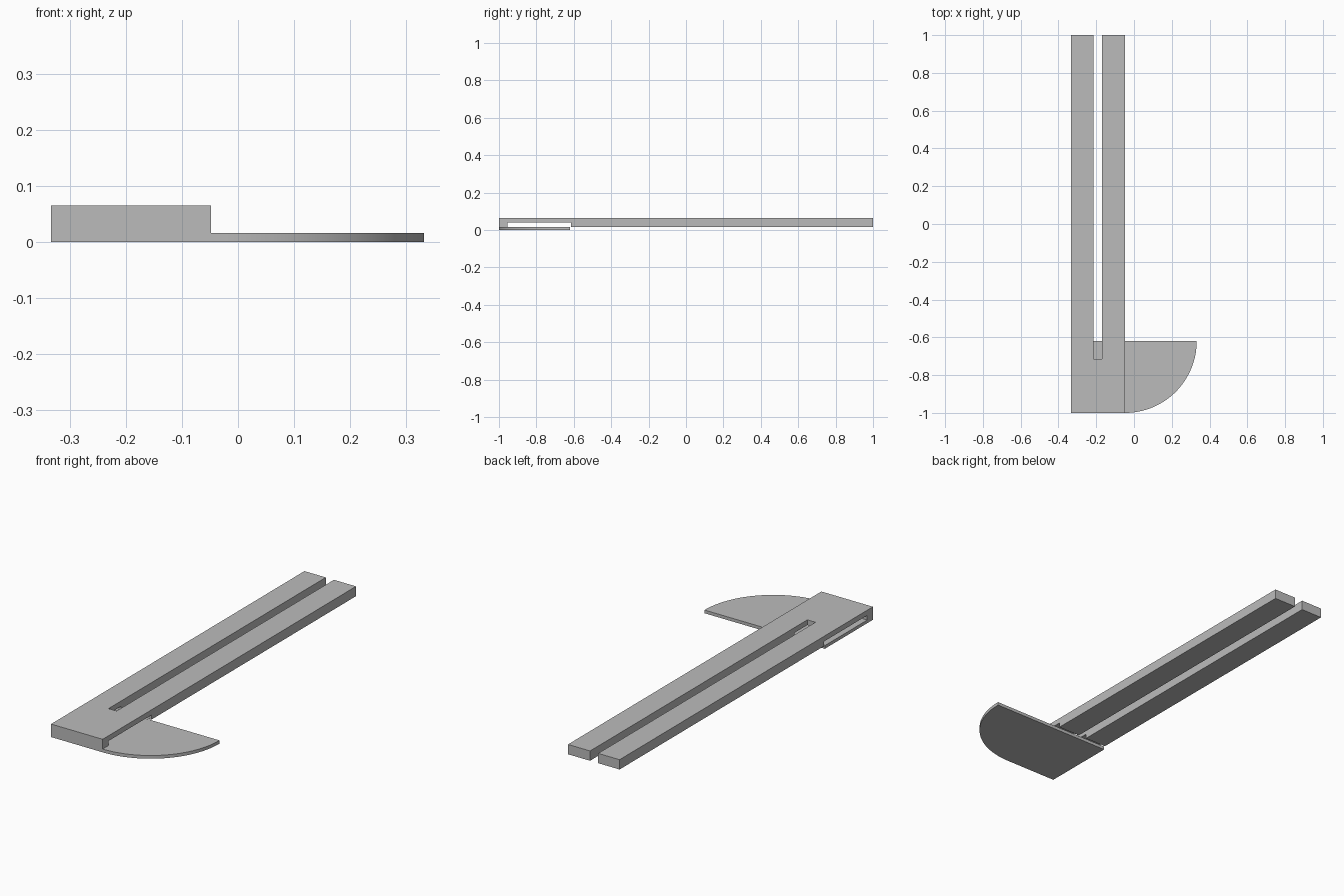
import bpy
import bmesh
import math

default = bpy.data.objects.get("Cube")
if default:
    bpy.data.objects.remove(default, do_unlink=True)

# Shared sizes
LEFT, RIGHT = -0.333, -0.048
SLOT_LEFT, SLOT_RIGHT = -0.215, -0.17
FRONT, BACK = -1.0, 1.0
PLATE_BACK, SLOT_END = -0.62, -0.715
PLATE_TOP, BAR_TOP = 0.016, 0.065
RADIUS = PLATE_BACK - FRONT

grey = bpy.data.materials.new("plain_grey")
grey.use_nodes = True
colour = (0.5, 0.5, 0.5, 1)
grey.diffuse_color = colour
grey.node_tree.nodes["Principled BSDF"].inputs["Base Color"].default_value = colour


def slab(name, outline, bottom, top):
    """Extrude a flat outline upwards into a solid."""
    bm = bmesh.new()
    base = bm.faces.new([bm.verts.new((x, y, bottom)) for x, y in outline])
    raised = bmesh.ops.extrude_face_region(bm, geom=[base], use_keep_orig=True)["geom"]
    verts = [v for v in raised if isinstance(v, bmesh.types.BMVert)]
    bmesh.ops.translate(bm, verts=verts, vec=(0, 0, top - bottom))
    bmesh.ops.recalc_face_normals(bm, faces=bm.faces)
    mesh = bpy.data.meshes.new(name)
    bm.to_mesh(mesh)
    bm.free()
    mesh.materials.append(grey)
    obj = bpy.data.objects.new(name, mesh)
    bpy.context.collection.objects.link(obj)
    return obj


# Long bar split by a slot that is open at the back
bar = slab("slotted_bar", [
    (LEFT, FRONT), (RIGHT, FRONT), (RIGHT, BACK), (SLOT_RIGHT, BACK),
    (SLOT_RIGHT, SLOT_END), (SLOT_LEFT, SLOT_END), (SLOT_LEFT, BACK), (LEFT, BACK),
], PLATE_TOP, BAR_TOP)

# Shallow channel across the underside of the bar
channel = slab("channel_cutter", [
    (LEFT - 0.1, -0.955), (RIGHT + 0.1, -0.955),
    (RIGHT + 0.1, -0.615), (LEFT - 0.1, -0.615),
], -0.05, 0.039)
channel.hide_render = True
channel.hide_set(True)
cut = bar.modifiers.new("channel", "BOOLEAN")
cut.operation = "DIFFERENCE"
cut.solver = "EXACT"
cut.object = channel

# Thin base plate ending in a quarter disc
steps = 48
arc = []
for i in range(steps + 1):
    a = -math.pi / 2 + i / steps * math.pi / 2
    arc.append((RIGHT + RADIUS * math.cos(a), PLATE_BACK + RADIUS * math.sin(a)))
plate = slab("quarter_round_plate",
             [(LEFT, PLATE_BACK), (LEFT, FRONT)] + arc, 0, PLATE_TOP)

# Smooth only the rounded rim
bpy.ops.object.select_all(action="DESELECT")
plate.select_set(True)
bpy.context.view_layer.objects.active = plate
bpy.ops.object.shade_smooth_by_angle(angle=math.radians(30))
